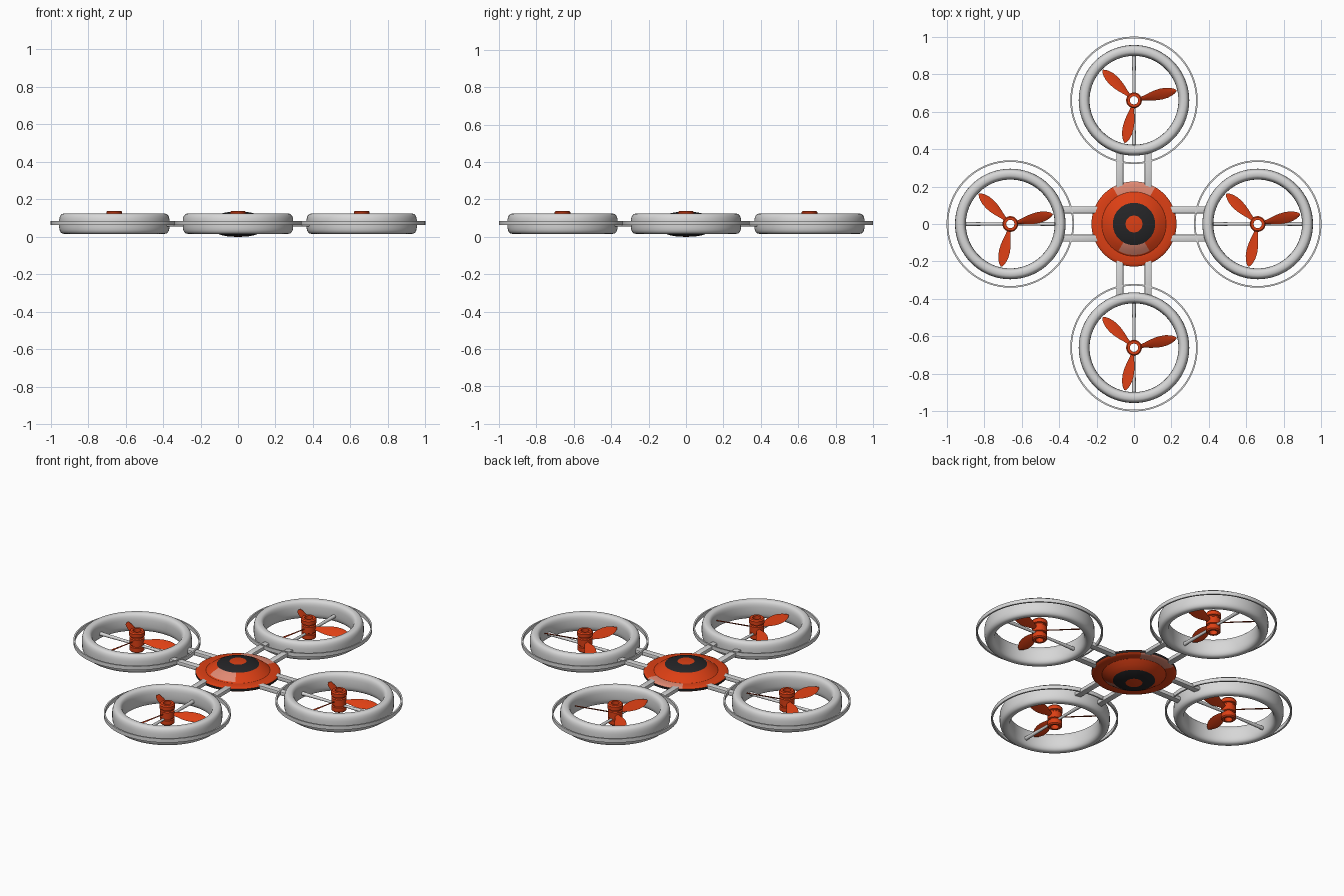
import bpy, bmesh, math
from mathutils import Matrix, Vector

if "Cube" in bpy.data.objects:
    bpy.data.objects.remove(bpy.data.objects["Cube"])


def material(name, rgb):
    m = bpy.data.materials.new(name)
    m.diffuse_color = (*rgb, 1)
    m.use_nodes = True
    m.node_tree.nodes["Principled BSDF"].inputs["Base Color"].default_value = m.diffuse_color
    return m


GREY = material("light_grey", (0.68, 0.68, 0.68))
ORANGE = material("orange", (0.72, 0.05, 0.007))
DARK = material("charcoal", (0.018, 0.018, 0.02))
PALE = material("pale_salmon", (0.75, 0.25, 0.17))

R = 0.66      # distance from the centre to each rotor
MID = 0.07    # mid height of the rotors


def finish(bm, name, mats, angle=35):
    """Turn a bmesh into a smooth-by-angle mesh."""
    bmesh.ops.remove_doubles(bm, verts=bm.verts, dist=1e-5)
    bmesh.ops.recalc_face_normals(bm, faces=bm.faces)
    me = bpy.data.meshes.new(name)
    for f in bm.faces:
        f.smooth = True
    bm.to_mesh(me)
    bm.free()
    for m in mats:
        me.materials.append(m)
    me.set_sharp_from_angle(angle=math.radians(angle))
    return me


def lathe(bm, profile, closed, n=72):
    """Revolve (radius, z) points about z."""
    rings = []
    for r, z in profile:
        rings.append([bm.verts.new((r * math.cos(2 * math.pi * i / n),
                                    r * math.sin(2 * math.pi * i / n), z)) for i in range(n)])
    if closed:
        rings.append(rings[0])
    for a, b in zip(rings, rings[1:]):
        for i in range(n):
            j = (i + 1) % n
            bm.faces.new((a[i], a[j], b[j], b[i]))


def place(me, name, loc=(0, 0, 0), turn=0):
    ob = bpy.data.objects.new(name, me)
    ob.location = loc
    ob.rotation_euler.z = turn
    bpy.context.collection.objects.link(ob)
    return ob


# central lens body, the same above and below
zc = 0.067
half = [(0.0001, 0.067), (0.045, 0.066), (0.08, 0.06), (0.113, 0.05), (0.142, 0.035),
        (0.165, 0.019), (0.172, 0.014), (0.212, 0.014), (0.224, 0.009), (0.227, 0.006)]
body = bmesh.new()
lathe(body, [(r, zc + z) for r, z in half] + [(r, zc - z) for r, z in reversed(half)], False)
for f in body.faces:
    c = f.calc_center_median()
    r, a = math.hypot(c.x, c.y), math.degrees(math.atan2(c.y, c.x))
    if 0.045 < r < 0.112 or (r > 0.2255 and abs(c.z - zc) < 0.004):
        f.material_index = 1      # dark cap and side band
    elif (r > 0.17 and abs(a - 90) < 30) or (0.113 < r < 0.168 and abs(a + 90) < 28):
        f.material_index = 2      # pale panels
place(finish(body, "body", [ORANGE, DARK, PALE]), "body")

# duct: ring with a rounded, upright section
sec = []
for i in range(28):
    t = 2 * math.pi * i / 28
    c, s = math.cos(t), math.sin(t)
    sec.append((0.266 + 0.029 * math.copysign(abs(c) ** 0.75, c),
                MID + 0.054 * math.copysign(abs(s) ** 0.7, s)))
bm = bmesh.new()
lathe(bm, sec, True)
duct = finish(bm, "duct", [GREY], 60)

# thin outer guard hoop
bm = bmesh.new()
lathe(bm, [(0.331, 0.062), (0.340, 0.062), (0.340, 0.084), (0.331, 0.084)], True, 96)
guard = finish(bm, "guard_hoop", [GREY])

# hollow stepped motor
bm = bmesh.new()
lathe(bm, [(0.022, 0.02), (0.034, 0.02), (0.04, 0.026), (0.04, 0.05), (0.034, 0.053),
           (0.034, 0.058), (0.04, 0.061), (0.04, 0.098), (0.034, 0.102), (0.034, 0.108),
           (0.042, 0.111), (0.042, 0.132), (0.036, 0.139), (0.022, 0.139)], True, 40)
motor = finish(bm, "motor", [ORANGE])

# three pitched leaf blades: (distance, half width)
leaf = [(0.03, 0.010), (0.06, 0.016), (0.09, 0.025), (0.12, 0.031), (0.15, 0.033),
        (0.18, 0.030), (0.205, 0.022), (0.222, 0.013), (0.232, 0.003)]
bm = bmesh.new()
for angle in (13, 136, 258):
    rot = Matrix.Rotation(math.radians(angle), 4, 'Z')
    rings = []
    for d, w in leaf:
        p = math.radians(36 - 60 * d)          # pitch eases toward the tip
        ring = []
        for u, h in ((-1, 0), (-0.5, 0.8), (0, 1), (0.5, 0.8), (1, 0),
                     (0.5, -0.8), (0, -1), (-0.5, -0.8)):
            y, z = u * w, h * 0.003
            v = Vector((d, y * math.cos(p) - z * math.sin(p),
                        0.08 + y * math.sin(p) + z * math.cos(p)))
            ring.append(bm.verts.new(rot @ v))
        rings.append(ring)
    for a, b in zip(rings, rings[1:]):
        for i in range(8):
            j = (i + 1) % 8
            bm.faces.new((a[i], a[j], b[j], b[i]))
    bm.faces.new(rings[0])
    bm.faces.new(rings[-1])
blades = finish(bm, "propeller", [ORANGE], 60)

# tapered struts holding the motor inside the duct
bm = bmesh.new()
for s in (-1, 1):
    m = (Matrix.Translation((s * 0.142, 0, 0.055)) @
         Matrix.Rotation(s * math.pi / 2, 4, 'Y'))
    bmesh.ops.create_cone(bm, cap_ends=True, segments=16, radius1=0.007, radius2=0.011,
                          depth=0.216, matrix=m)
strut = finish(bm, "motor_strut", [GREY])

# paired arm rails
bm = bmesh.new()
for s in (-1, 1):
    m = (Matrix.Translation((0.30, s * 0.075, 0.068)) @
         Matrix.Diagonal((0.22, 0.038, 0.024, 1)))
    bmesh.ops.create_cube(bm, size=1, matrix=m)
bmesh.ops.bevel(bm, geom=bm.edges[:], offset=0.006, segments=2, affect='EDGES', profile=0.5)
arm = finish(bm, "arm_rails", [GREY])

# four rotor units around the body
for i, side in enumerate(("right", "back", "left", "front")):
    t = i * math.pi / 2
    loc = (R * math.cos(t), R * math.sin(t), 0)
    place(duct, "duct_" + side, loc)
    place(guard, "guard_hoop_" + side, loc)
    place(motor, "motor_" + side, loc)
    place(blades, "propeller_" + side, loc)
    place(strut, "motor_strut_" + side, loc, t)
    place(arm, "arm_rails_" + side, (0, 0, 0), t)
